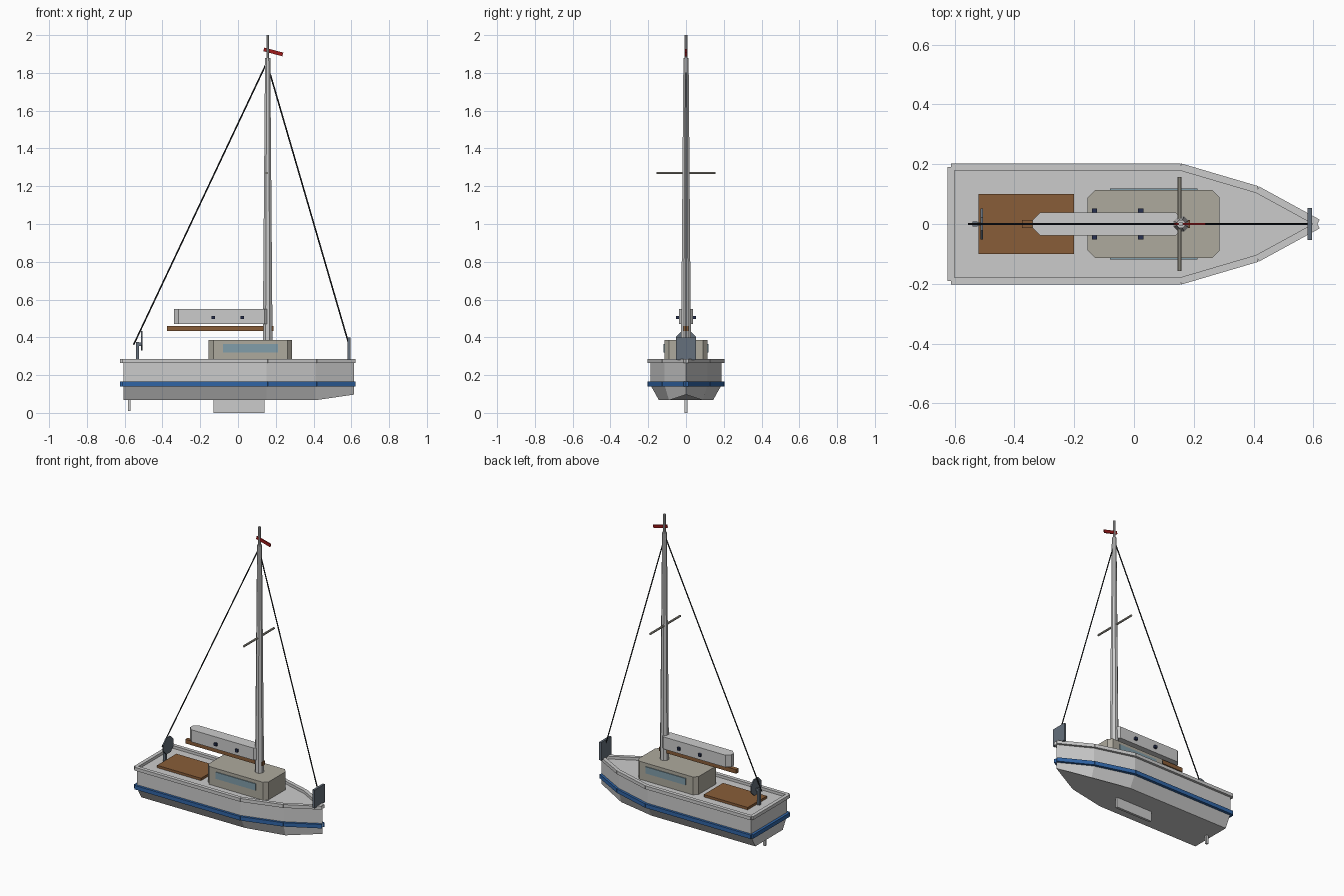
import bpy, bmesh, math
from mathutils import Vector

if "Cube" in bpy.data.objects:
    bpy.data.objects.remove(bpy.data.objects["Cube"])


def material(name, rgb):
    m = bpy.data.materials.new(name)
    m.diffuse_color = (*rgb, 1)
    m.use_nodes = True
    m.node_tree.nodes["Principled BSDF"].inputs["Base Color"].default_value = m.diffuse_color
    return m


BLUE = material("blue_paint", (0.03, 0.13, 0.38))
WOOD = material("wood", (0.25, 0.11, 0.04))
CREAM = material("cream", (0.42, 0.40, 0.34))
GLASS = material("glass", (0.22, 0.34, 0.40))
SLATE = material("slate", (0.13, 0.16, 0.20))
NAVY = material("navy", (0.02, 0.03, 0.08))
BLACK = material("black_wire", (0.015, 0.017, 0.02))
RED = material("red_cloth", (0.35, 0.01, 0.01))


def finish(name, bm, mat=None):
    bmesh.ops.recalc_face_normals(bm, faces=bm.faces)
    mesh = bpy.data.meshes.new(name)
    bm.to_mesh(mesh)
    bm.free()
    ob = bpy.data.objects.new(name, mesh)
    bpy.context.collection.objects.link(ob)
    if mat:
        mesh.materials.append(mat)
    return ob


def loft(name, rings, mat=None):
    """Skin equal-length rings of points and cap both ends."""
    bm = bmesh.new()
    loops = [[bm.verts.new(p) for p in ring] for ring in rings]
    n = len(loops[0])
    for a, b in zip(loops, loops[1:]):
        for i in range(n):
            j = (i + 1) % n
            bm.faces.new((a[i], a[j], b[j], b[i]))
    bm.faces.new(loops[0])
    bm.faces.new(loops[-1])
    return finish(name, bm, mat)


def box(name, x, y, z, mat=None):
    ring = [(x[0], y[0]), (x[1], y[0]), (x[1], y[1]), (x[0], y[1])]
    return loft(name, [[(*p, h) for p in ring] for h in z], mat)


def chamfered(name, x, y, z, c, mat=None):
    """Block with its four upright corners cut."""
    ring = [(x[0] + c, -y), (x[1] - c, -y), (x[1], -y + c), (x[1], y - c),
            (x[1] - c, y), (x[0] + c, y), (x[0], y - c), (x[0], -y + c)]
    return loft(name, [[(*p, h) for p in ring] for h in z], mat)


def rod(name, a, b, r1, r2, sides, mat=None):
    a, b = Vector(a), Vector(b)
    q = (b - a).to_track_quat('Z', 'Y')
    rings = []
    for c, r in ((a, r1), (b, r2)):
        rings.append([c + q @ Vector((r * math.cos(t), r * math.sin(t), 0))
                      for t in (2 * math.pi * (i + 0.5) / sides for i in range(sides))])
    return loft(name, rings, mat)


# hull: sheer, chine and bottom outlines
def outline(half):
    return half + [(x, -y, z) for x, y, z in reversed(half) if y > 0]


def plan(z):
    return outline([(-0.606, 0.187, z), (0.15, 0.187, z), (0.41, 0.113, z), (0.615, 0, z)])


bottom = outline([(-0.606, 0.143, 0.067), (0.15, 0.143, 0.067),
                  (0.41, 0.09, 0.067), (0.615, 0, 0.097)])
loft("hull", [bottom, plan(0.145), plan(0.268)])


# straight strips following the hull edge: rubbing stripe and gunwale
def strips(name, z0, z1, width, mat=None):
    pts = [Vector(p) for p in ((-0.612, 0.191), (0.155, 0.191), (0.413, 0.115), (0.616, 0.004))]
    loop = pts + [Vector((p.x, -p.y)) for p in reversed(pts)]
    for i, a in enumerate(loop):
        if i == 3:
            continue
        b = loop[(i + 1) % len(loop)]
        d = (b - a).normalized()
        n = Vector((-d.y, d.x)) * width / 2
        ring = [a - n, b - n, b + n, a + n]
        loft(f"{name}_{i}", [[(p.x, p.y, z) for p in ring] for z in (z0, z1)], mat)


strips("hull_stripe", 0.14, 0.166, 0.023, BLUE)
strips("gunwale", 0.264, 0.286, 0.024)

# keel and rudder
box("keel", (-0.13, 0.14), (-0.008, 0.008), (0, 0.08))
box("rudder", (-0.583, -0.568), (-0.007, 0.007), (0.01, 0.08))

# cabin with side windows, and cockpit floor
chamfered("cabin", (-0.155, 0.286), 0.114, (0.262, 0.386), 0.025, CREAM)
for s, side in ((-1, "right"), (1, "left")):
    box("window_" + side, (-0.08, 0.212), sorted((s * 0.11, s * 0.119)), (0.32, 0.364), GLASS)
box("cockpit_floor", (-0.52, -0.2), (-0.1, 0.1), (0.262, 0.284), WOOD)

# mast, topmast, spreader and pennant
rod("mast", (0.157, 0, 0.38), (0.157, 0, 1.88), 0.028, 0.015, 8)
rod("topmast", (0.157, 0, 1.86), (0.157, 0, 2.0), 0.008, 0.008, 8)
rod("spreader", (0.152, -0.157, 1.27), (0.152, 0.157, 1.27), 0.007, 0.007, 8, CREAM)
flag = box("pennant", (-0.052, 0.052), (-0.004, 0.004), (-0.01, 0.01), RED)
flag.location = (0.187, 0, 1.911)
flag.rotation_euler = (0, math.radians(15), 0)

# boom and covered sail with fasteners
box("boom", (-0.375, 0.187), (-0.013, 0.013), (0.434, 0.461), WOOD)
chamfered("sail_cover", (-0.34, 0.166), 0.038, (0.47, 0.55), 0.026)
for i, x in enumerate((-0.132, 0.022)):
    for s in (-1, 1):
        box(f"fastener_{i}_{s}", (x - 0.009, x + 0.009), sorted((s * 0.034, s * 0.052)),
            (0.496, 0.514), NAVY)

# helm wheel, its post and the bow plate
rod("helm_wheel", (-0.514, 0, 0.382), (-0.506, 0, 0.382), 0.057, 0.057, 8, SLATE)
box("helm_post", (-0.54, -0.524), (-0.008, 0.008), (0.26, 0.375), SLATE)
box("wheel_hub", (-0.53, -0.51), (-0.005, 0.005), (0.355, 0.372), SLATE)
box("bow_plate", (0.581, 0.596), (-0.053, 0.053), (0.28, 0.4), SLATE)

# stays
rod("backstay", (-0.553, 0, 0.36), (0.155, 0, 1.86), 0.004, 0.004, 6, BLACK)
rod("forestay", (0.588, 0, 0.36), (0.157, 0, 1.84), 0.004, 0.004, 6, BLACK)
